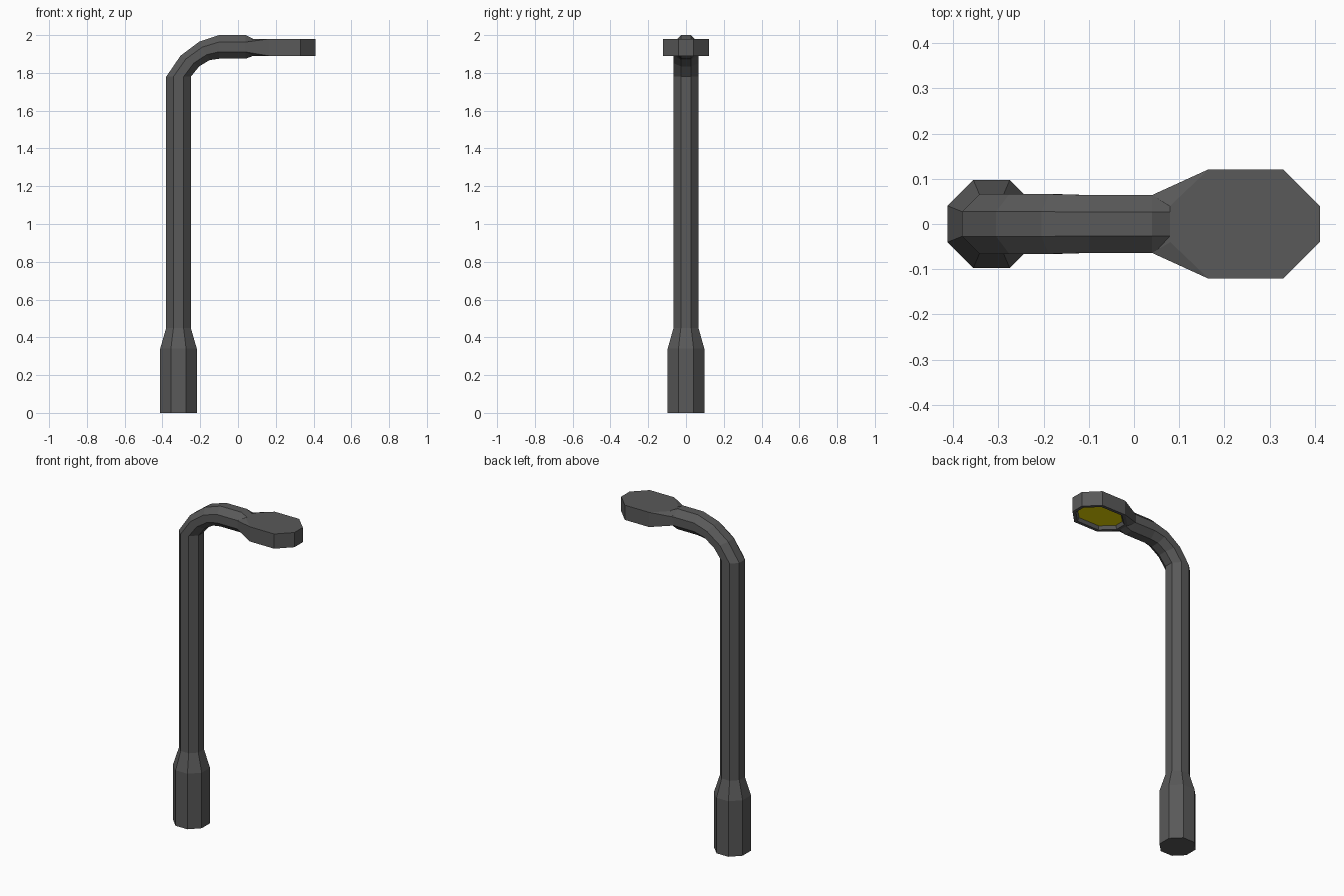
import bpy, bmesh
from mathutils import Vector

if "Cube" in bpy.data.objects:
    bpy.data.objects.remove(bpy.data.objects["Cube"])


def material(name, rgb):
    m = bpy.data.materials.new(name)
    m.diffuse_color = (*rgb, 1)
    m.use_nodes = True
    m.node_tree.nodes["Principled BSDF"].inputs["Base Color"].default_value = m.diffuse_color
    return m


def finish(bm, name, *mats):
    bmesh.ops.recalc_face_normals(bm, faces=bm.faces)
    me = bpy.data.meshes.new(name)
    bm.to_mesh(me)
    bm.free()
    for m in mats:
        me.materials.append(m)
    ob = bpy.data.objects.new(name, me)
    bpy.context.collection.objects.link(ob)
    return ob


metal = material("dark_metal", (0.1, 0.1, 0.1))
glow = material("lamp_yellow", (0.8, 0.68, 0.0))
K = 0.414  # half side / apothem of an octagon

# Pole: octagonal rings given by outer and inner (x, z), half width in y, chamfer
rings = [
    ((-0.412, 0.0), (-0.218, 0.0), 0.097, K),
    ((-0.412, 0.34), (-0.218, 0.34), 0.097, K),
    ((-0.38, 0.45), (-0.25, 0.45), 0.066, K),
    ((-0.38, 1.78), (-0.25, 1.78), 0.066, K),
    ((-0.305, 1.89), (-0.205, 1.835), 0.066, K),
    ((-0.205, 1.965), (-0.15, 1.868), 0.066, K),
    ((-0.10, 2.0), (-0.10, 1.875), 0.064, K),
    ((0.04, 2.0), (0.04, 1.875), 0.064, K),
    ((0.08, 1.98), (0.08, 1.89), 0.04, 0.98),
]
bm = bmesh.new()
loops = []
for (ox, oz), (ix, iz), w, k in rings:
    mid = Vector(((ox + ix) / 2, 0, (oz + iz) / 2))
    u = Vector((ox, 0, oz)) - mid
    v = Vector((0, w, 0))
    kv = K if k == K else 0.65
    corners = [(1, kv), (k, 1), (-k, 1), (-1, kv), (-1, -kv), (-k, -1), (k, -1), (1, -kv)]
    loops.append([bm.verts.new(mid + u * a + v * b) for a, b in corners])
for a, b in zip(loops, loops[1:]):
    for i in range(8):
        j = (i + 1) % 8
        bm.faces.new((a[i], a[j], b[j], b[i]))
bm.faces.new(loops[0])
bm.faces.new(loops[-1])
finish(bm, "pole", metal)

# Lamp head: flat octagon blended into the arm sides
outline = [(0.08, 0.04), (0.165, 0.121), (0.33, 0.121), (0.411, 0.04)]
bm = bmesh.new()
for s in (1, -1):
    for z in (1.98, 1.89):
        for x, y in outline:
            bm.verts.new((x, s * y, z))
    for z in (1.963, 1.911):
        bm.verts.new((0.04, s * 0.064, z))
bmesh.ops.convex_hull(bm, input=bm.verts[:])
bmesh.ops.dissolve_limit(bm, angle_limit=0.01, verts=bm.verts[:], edges=bm.edges[:])
bmesh.ops.recalc_face_normals(bm, faces=bm.faces)

# Recessed light panel underneath
bottom = min(bm.faces, key=lambda f: f.calc_center_median().z)
bmesh.ops.inset_region(bm, faces=[bottom], thickness=0.02)
bmesh.ops.inset_region(bm, faces=[bottom], thickness=0.01, depth=-0.02)
bottom.material_index = 1
finish(bm, "lamp_head", metal, glow)
